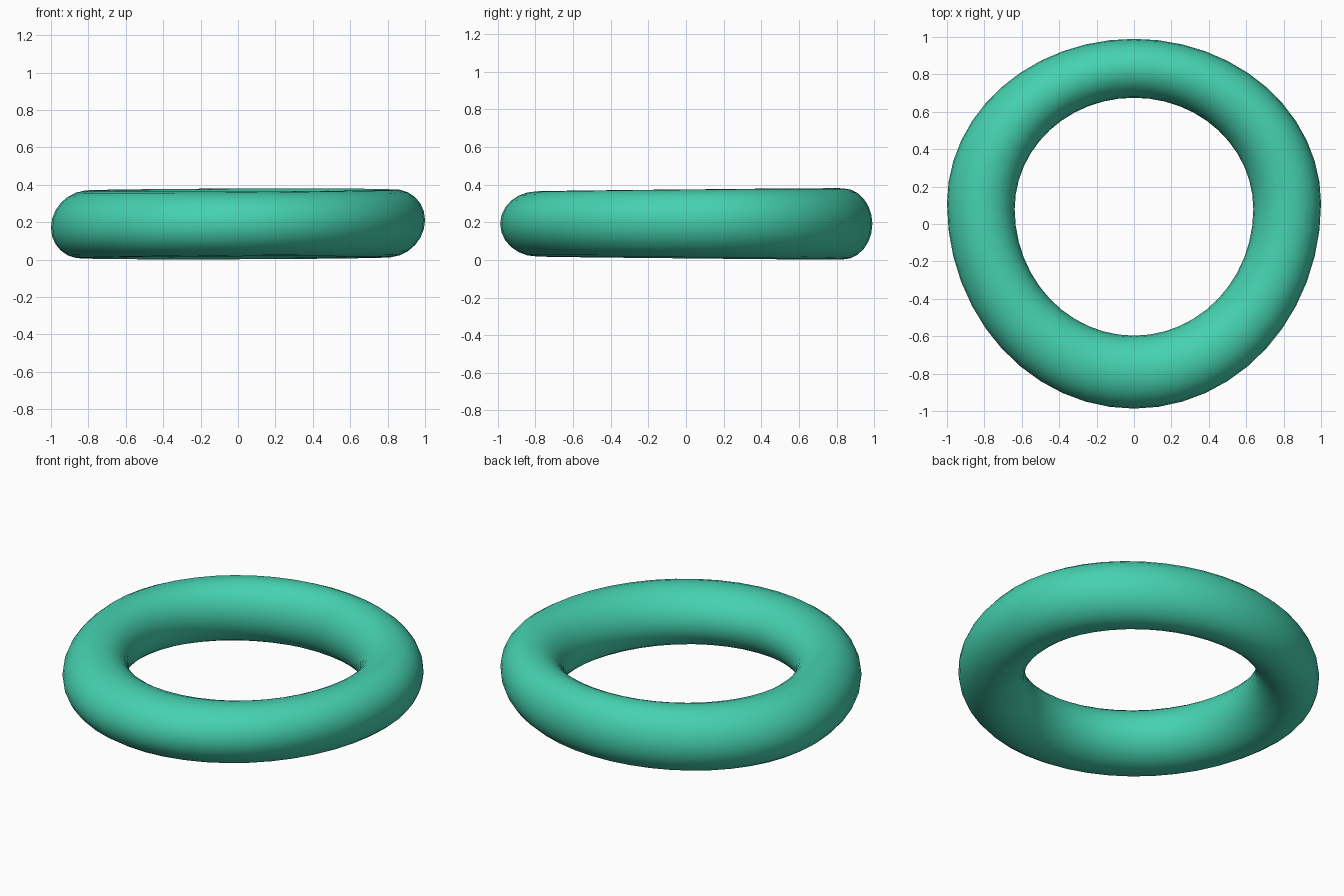
import bpy, bmesh
from math import sin, cos, pi

if "Cube" in bpy.data.objects:
    bpy.data.objects.remove(bpy.data.objects["Cube"])

SEG, SIDES = 48, 24


def egg(t, rx, cy, back, front):
    # Oval with different depth to the back (+y) and the front (-y)
    s = sin(t)
    return rx * cos(t), cy + s * (back if s > 0 else front)


def section(t):
    # Oval tube section spanning the inner and outer outlines
    ox, oy = egg(t, 1.0, 0.11, 0.88, 1.097)
    ix, iy = egg(t, 0.638, 0.08, 0.595, 0.677)
    half_h = 0.181 + 0.008 * sin(t)
    mid_z = 0.191 + 0.003 * cos(t)
    for j in range(SIDES):
        p = 2 * pi * j / SIDES
        k = 0.5 + 0.5 * cos(p)
        z = mid_z + half_h * sin(p) + 0.017 * cos(t) * cos(p)
        yield ix + (ox - ix) * k, iy + (oy - iy) * k, z


# Ring body: sections joined around the loop
bm = bmesh.new()
rings = [[bm.verts.new(c) for c in section(2 * pi * i / SEG)] for i in range(SEG)]
for i in range(SEG):
    a, b = rings[i], rings[(i + 1) % SEG]
    for j in range(SIDES):
        n = (j + 1) % SIDES
        bm.faces.new((a[j], b[j], b[n], a[n])).smooth = True
bmesh.ops.recalc_face_normals(bm, faces=bm.faces)
mesh = bpy.data.meshes.new("ring")
bm.to_mesh(mesh)
bm.free()
ring = bpy.data.objects.new("ring", mesh)
bpy.context.collection.objects.link(ring)

# Green finish
mat = bpy.data.materials.new("green")
mat.diffuse_color = (0.06, 0.64, 0.43, 1)
mat.use_nodes = True
mat.node_tree.nodes["Principled BSDF"].inputs["Base Color"].default_value = mat.diffuse_color
mesh.materials.append(mat)
